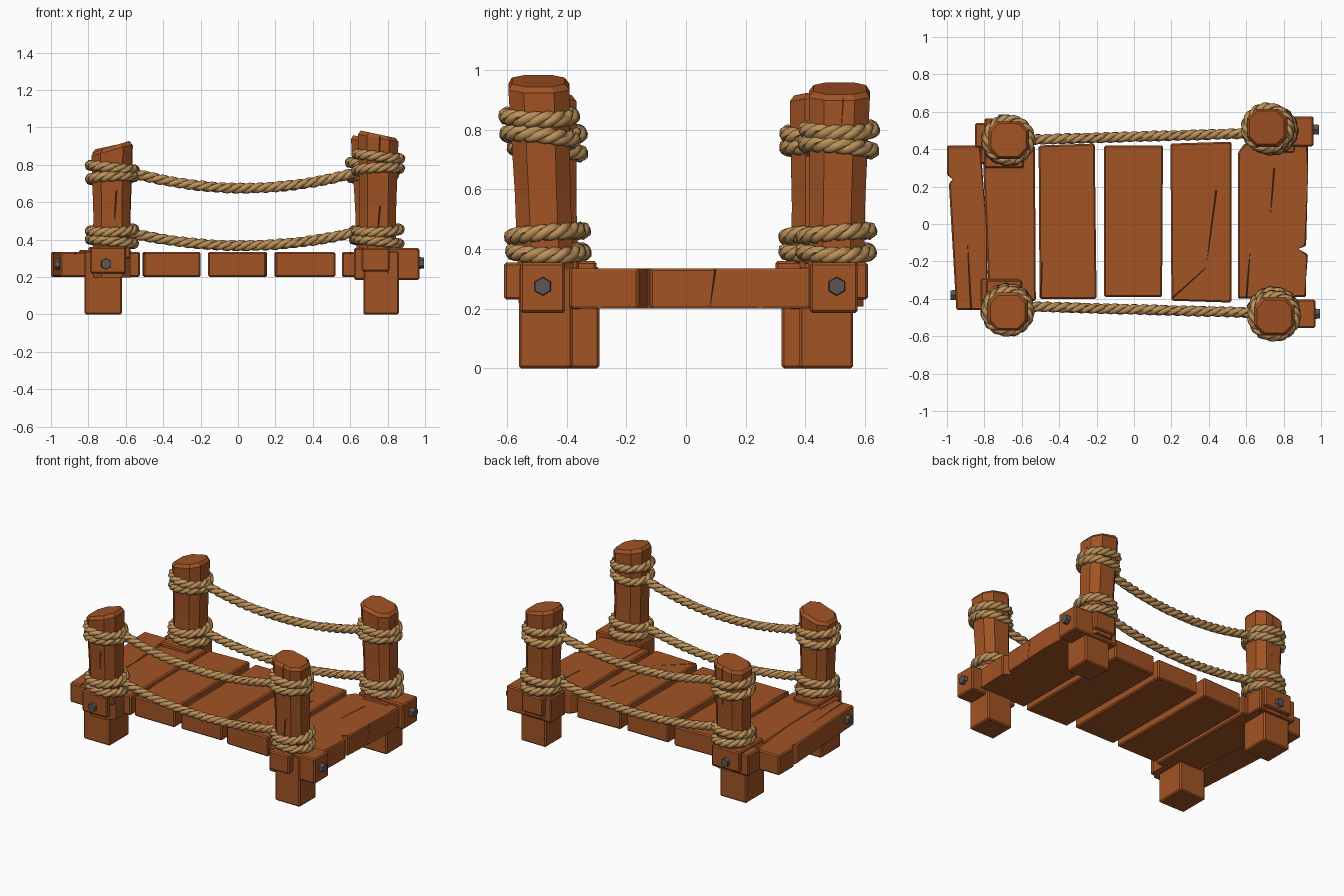
import bpy, bmesh, math
from mathutils import Vector

cube = bpy.data.objects.get("Cube")
if cube:
    bpy.data.objects.remove(cube, do_unlink=True)


def material(name, rgb):
    m = bpy.data.materials.new(name)
    m.use_nodes = True
    m.diffuse_color = (*rgb, 1)
    m.node_tree.nodes["Principled BSDF"].inputs["Base Color"].default_value = (*rgb, 1)
    return m


WOOD = material("brown wood", (0.36, 0.087, 0.018))
ROPE = material("tan rope", (0.50, 0.28, 0.10))
IRON = material("grey iron", (0.11, 0.09, 0.085))


def add_object(name, bm, mat):
    bmesh.ops.recalc_face_normals(bm, faces=bm.faces)
    mesh = bpy.data.meshes.new(name)
    bm.to_mesh(mesh)
    bm.free()
    mesh.materials.append(mat)
    obj = bpy.data.objects.new(name, mesh)
    bpy.context.collection.objects.link(obj)
    return obj


def loft(name, sections, mat=WOOD, bevel=0.008):
    """Closed solid through stacked outlines of equal point count."""
    bm = bmesh.new()
    rings = [[bm.verts.new(p) for p in s] for s in sections]
    for a, b in zip(rings, rings[1:]):
        for i in range(len(a)):
            j = (i + 1) % len(a)
            bm.faces.new((a[i], a[j], b[j], b[i]))
    bm.faces.new(rings[0])
    bm.faces.new(rings[-1])
    if bevel:
        bmesh.ops.bevel(bm, geom=bm.edges[:], offset=bevel, segments=1, affect='EDGES')
    return add_object(name, bm, mat)


def prism(name, outline, z0, z1):
    return loft(name, [[(x, y, z) for x, y in outline] for z in (z0, z1)])


def block(name, x0, x1, y0, y1, z0, z1):
    return prism(name, [(x0, y0), (x1, y0), (x1, y1), (x0, y1)], z0, z1)


def crack(obj, a, b, normal, width=0.007, depth=0.02):
    """Cut a tapering split from a (wide) to b (sharp) into a face."""
    a, b, n = Vector(a), Vector(b), Vector(normal)
    side = (b - a).cross(n).normalized() * width
    bm = bmesh.new()
    for p in (a + side + n * .02, a - side + n * .02, b + n * .02,
              a - n * depth, b - n * depth * .3):
        bm.verts.new(p)
    bmesh.ops.convex_hull(bm, input=bm.verts[:])
    cutter = add_object("crack_cutter", bm, WOOD)
    cutter.hide_render = True
    mod = obj.modifiers.new("crack", 'BOOLEAN')
    mod.operation, mod.solver, mod.object = 'DIFFERENCE', 'EXACT', cutter
    bpy.context.view_layer.objects.active = obj
    bpy.ops.object.modifier_apply(modifier=mod.name)
    bpy.data.objects.remove(cutter, do_unlink=True)


def rope(name, path, twists, closed=False, radius=0.028):
    """Three strands twisted round a mostly level path."""
    curve = bpy.data.curves.new(name, 'CURVE')
    curve.dimensions = '3D'
    curve.bevel_depth = radius * 0.56
    curve.bevel_resolution = 1
    curve.use_fill_caps = True
    count = len(path)
    for strand in range(3):
        line = curve.splines.new('POLY')
        line.points.add(count - 1)
        line.use_cyclic_u = closed
        for i, p in enumerate(path):
            ahead = path[(i + 1) % count] if closed else path[min(i + 1, count - 1)]
            behind = path[i - 1] if closed else path[max(i - 1, 0)]
            t = (ahead - behind).normalized()
            out = t.cross(Vector((0, 0, 1))).normalized()
            up = out.cross(t)
            ang = math.tau * (twists * i / (count if closed else count - 1) + strand / 3)
            q = p + (out * math.cos(ang) + up * math.sin(ang)) * radius * 0.52
            line.points[i].co = (*q, 1)
    curve.materials.append(ROPE)
    obj = bpy.data.objects.new(name, curve)
    bpy.context.collection.objects.link(obj)
    for o in bpy.context.selected_objects:
        o.select_set(False)
    obj.select_set(True)
    bpy.context.view_layer.objects.active = obj
    bpy.ops.object.convert(target='MESH')
    bpy.ops.object.shade_smooth_by_angle(angle=math.radians(60))


# Deck planks with worn, notched outlines
PLANKS = [
    [(-.95, -.46), (-.78, -.46), (-.79, 0), (-.82, .42), (-1, .42), (-1, .26), (-.95, .24), (-.99, .22)],
    [(-.775, -.43), (-.525, -.41), (-.53, .42), (-.81, .41)],
    [(-.505, -.4), (-.2, -.4), (-.21, .43), (-.51, .42)],
    [(-.16, -.39), (.15, -.39), (.155, .42), (-.16, .42)],
    [(.2, -.41), (.52, -.42), (.52, .44), (.195, .43)],
    [(.555, -.4), (.92, -.39), (.92, -.29), (.93, -.16), (.84, -.13), (.92, -.12),
     (.93, .25), (.93, .42), (.59, .43), (.555, .38)],
]
planks = [prism(f"plank_{i + 1}", p, .2, .335) for i, p in enumerate(PLANKS)]
UP = (0, 0, 1)
TOP = .335
crack(planks[0], (-.87, -.47, TOP), (-.89, -.1, TOP), UP)
crack(planks[2], (-.5, -.41, TOP), (-.49, -.2, TOP), UP)
crack(planks[4], (.19, -.41, TOP), (.4, -.22, TOP), UP)
crack(planks[4], (.44, .18, TOP), (.39, -.2, TOP), UP)
crack(planks[5], (.75, .3, TOP), (.73, .05, TOP), UP)
crack(planks[5], (.6, -.41, TOP), (.62, -.15, TOP), UP)
crack(planks[5], (.93, .1, .345), (.93, .08, .2), (1, 0, 0))


# Posts: name, foot box, collar centre, top centre, height, top slope
POSTS = [
    ("front_right", (-.82, -.62, -.5, -.29), (-.675, -.45), (-.675, -.47), .90, .03),
    ("front_left", (.67, .86, -.56, -.38), (.745, -.465), (.75, -.495), .965, -.02),
    ("back_right", (-.82, -.62, .32, .52), (-.675, .445), (-.67, .45), .905, .02),
    ("back_left", (.67, .86, .38, .56), (.74, .5), (.71, .515), .94, -.02),
]
OUTLINE = [(1, -.5), (1, .5), (.55, 1), (-.55, 1), (-1, .5), (-1, -.5), (-.55, -1), (.55, -1)]
LEVELS = [(.22, 0, .095), (.6, .5, .093), (.92, .93, .102), (1, 1, .088)]
posts = {}
for name, foot, low, top, height, slope in POSTS:
    x0, x1, y0, y1 = foot
    block(f"{name}_foot", x0, x1, y0, y1, 0, .34)
    sections = []
    for f, mix, r in LEVELS:
        c = Vector(low).lerp(Vector(top), mix)
        z = height * f if f < 1 else height - .002
        if f == .92:
            z = height - .022
        sections.append([(c.x + x * r * 1.06, c.y + y * r, z + slope * x * (f > .9)) for x, y in OUTLINE])
    posts[name] = loft(f"{name}_post", sections, bevel=0)
    # Rope windings near the collar and the top of each post
    tops = (.845, .775) if name == "front_left" else (.80, .74) if name == "back_left" else (.785, .73)
    for k, z in enumerate((*tops, .45, .39)):
        c = Vector(low).lerp(Vector(top), (z - .3) / .6)
        tilt = .012 if k % 2 else -.012
        ring = []
        for i in range(48):
            a = math.tau * i / 48
            ring.append(Vector((c.x + .116 * math.cos(a), c.y + .109 * math.sin(a),
                                z + tilt * math.cos(a + k))))
        rope(f"{name}_rope_ring_{k + 1}", ring, 5, closed=True)

FRONT = (0, -1, 0)
crack(posts["front_left"], (.76, -.575, .58), (.74, -.56, .36), FRONT)
crack(posts["front_left"], (.76, -.60, .98), (.75, -.585, .72), FRONT)
crack(posts["front_right"], (-.65, -.56, .66), (-.66, -.55, .5), FRONT)
crack(posts["back_left"], (.83, .53, .96), (.83, .515, .72), (1, 0, 0))
crack(posts["back_right"], (-.66, .555, .92), (-.66, .54, .6), (0, 1, 0))

# Bolted corner blocks
block("front_left_beam", .62, .97, -.555, -.405, .185, .355)
block("front_left_brace", .66, .81, -.61, -.42, .23, .355)
block("back_left_beam", .62, .96, .415, .575, .185, .355)
block("back_left_brace", .66, .82, .42, .61, .23, .355)
block("front_right_beam", -.79, -.60, -.56, -.30, .22, .36)
block("front_right_brace", -.69, -.575, -.53, -.36, .3, .41)
block("back_right_beam", -.80, -.59, .30, .565, .22, .36)
block("back_right_brace", -.85, -.57, .41, .54, .2, .345)


# Hexagonal bolt heads
def bolt(name, at, axis):
    bm = bmesh.new()
    bmesh.ops.create_cone(bm, cap_ends=True, segments=6, radius1=.033, radius2=.029, depth=.04)
    turn = Vector(axis).to_track_quat('Z', 'Y').to_matrix()
    bmesh.ops.rotate(bm, verts=bm.verts, matrix=turn)
    bmesh.ops.translate(bm, verts=bm.verts, vec=at)
    add_object(name, bm, IRON)


bolt("front_left_bolt", (.975, -.48, .275), (1, 0, 0))
bolt("back_left_bolt", (.97, .505, .275), (1, 0, 0))
bolt("front_right_bolt", (-.705, -.56, .27), (0, -1, 0))
bolt("plank_bolt", (-.96, -.38, .27), (-1, 0, 0))
bolt("back_right_bolt", (-.7, .565, .27), (0, 1, 0))

# Sagging hand ropes between posts
for side, y0, y1 in (("front", -.44, -.475), ("back", .45, .485)):
    for level, z0, z1, sag in (("upper", .765, .765, .09), ("lower", .44, .445, .075)):
        path = []
        for i in range(73):
            t = i / 72
            path.append(Vector((-.59 + 1.24 * t, y0 + (y1 - y0) * t,
                                z0 + (z1 - z0) * t - sag * 4 * t * (1 - t))))
        rope(f"{side}_{level}_rope", path, 8)
